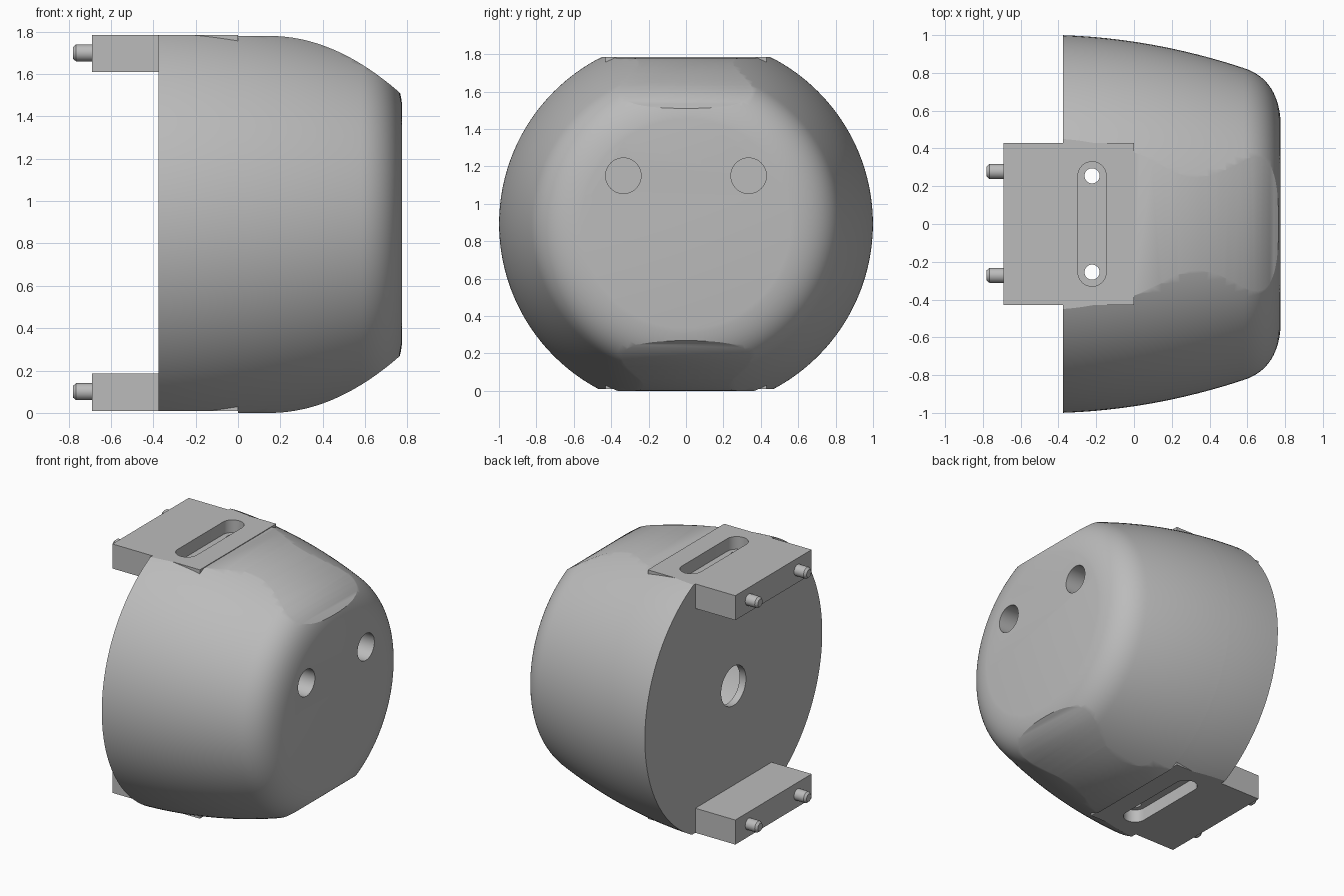
import bpy, bmesh, math
from mathutils import Matrix

old = bpy.data.objects.get("Cube")
if old:
    bpy.data.objects.remove(old, do_unlink=True)

grey = bpy.data.materials.new("plain grey")
grey.use_nodes = True
grey.diffuse_color = (0.5, 0.5, 0.5, 1)
grey.node_tree.nodes["Principled BSDF"].inputs["Base Color"].default_value = (0.5, 0.5, 0.5, 1)

AXIS_Z = 0.893
BACK, FACE = -0.375, 0.775


def finish(bm, name):
    bmesh.ops.remove_doubles(bm, verts=bm.verts, dist=1e-5)
    bmesh.ops.recalc_face_normals(bm, faces=bm.faces)
    mesh = bpy.data.meshes.new(name)
    bm.to_mesh(mesh)
    bm.free()
    mesh.materials.append(grey)
    ob = bpy.data.objects.new(name, mesh)
    bpy.context.collection.objects.link(ob)
    return ob


def revolve(name, profile, y=0, z=AXIS_Z, steps=128):
    """Solid of revolution about the x direction from (x, radius) pairs."""
    bm = bmesh.new()
    rings = []
    for x, r in profile:
        rings.append([bm.verts.new((x, y + r * math.cos(a), z + r * math.sin(a)))
                      for a in (2 * math.pi * i / steps for i in range(steps))])
    for a, b in zip(rings, rings[1:]):
        for i in range(steps):
            j = (i + 1) % steps
            bm.faces.new((a[i], a[j], b[j], b[i]))
    bm.faces.new(rings[0])
    bm.faces.new(rings[-1])
    return finish(bm, name)


def extrude(name, points, vector):
    bm = bmesh.new()
    face = bm.faces.new([bm.verts.new(p) for p in points])
    new = bmesh.ops.extrude_face_region(bm, geom=[face], use_keep_orig=True)["geom"]
    bmesh.ops.translate(bm, vec=vector, verts=[v for v in new if isinstance(v, bmesh.types.BMVert)])
    return finish(bm, name)


def box(name, x0, x1, y, z0, z1):
    return extrude(name, [(x0, -y, z0), (x1, -y, z0), (x1, y, z0), (x0, y, z0)], (0, 0, z1 - z0))


def combine(target, other, operation):
    mod = target.modifiers.new("cut", 'BOOLEAN')
    mod.operation, mod.object, mod.solver = operation, other, 'EXACT'
    bpy.context.view_layer.objects.active = target
    bpy.ops.object.modifier_apply(modifier=mod.name)
    bpy.data.objects.remove(other, do_unlink=True)


def smooth(ob):
    bpy.ops.object.select_all(action='DESELECT')
    ob.select_set(True)
    bpy.context.view_layer.objects.active = ob
    bpy.ops.object.shade_smooth_by_angle(angle=math.radians(25))


def outer_radius(x):
    return 0.965 - 0.15 * x - 0.155 * x * x


def slot(name, z0, z1):
    """Rounded slot running along y."""
    pts = []
    for side in (1, -1):
        for i in range(17):
            a = math.pi * i / 16 + (0 if side == 1 else math.pi)
            pts.append((-0.222 + 0.075 * math.cos(a), side * 0.255 + 0.075 * math.sin(a), z0))
    return extrude(name, pts, (0, 0, z1 - z0))


def drill(y, z0, z1):
    pts = [(-0.222 + 0.04 * math.cos(a), y + 0.04 * math.sin(a), z0)
           for a in (2 * math.pi * i / 32 for i in range(32))]
    return extrude("drill", pts, (0, 0, z1 - z0))


# Base ring: flattened drum, hollow, with a central opening in its back wall
LOW, HIGH = 0.01, 1.785
xs = [BACK * (1 - i / 8) for i in range(9)]
base = revolve("rear_base", [(x, outer_radius(x)) for x in xs])
combine(base, box("flats", -1, 1, 2, LOW, HIGH), 'INTERSECT')
combine(base, revolve("cavity", [(-0.325, 0.8), (0.1, 0.8)]), 'DIFFERENCE')
combine(base, revolve("opening", [(-0.5, 0.14), (-0.2, 0.14)], steps=48), 'DIFFERENCE')

# Mounting tabs with slots and screw holes
for z0, z1, s0, s1 in ((LOW, 0.185, -0.1, 0.1), (1.61, HIGH, 1.695, 1.9)):
    combine(base, box("tab", -0.69, 0, 0.43, z0, z1), 'UNION')
    combine(base, slot("slot", s0, s1), 'DIFFERENCE')
    for y in (-0.255, 0.255):
        combine(base, drill(y, z0 - 0.12, z1 + 0.12), 'DIFFERENCE')
smooth(base)

# Domed shell: rounded revolve trimmed by curved top and bottom cuts
profile = [(0.58 * i / 12, outer_radius(0.58 * i / 12)) for i in range(13)]
r0 = outer_radius(0.58)
for i in range(1, 17):
    t = i / 16
    profile.append(((1 - t) ** 2 * 0.58 + 2 * t * (1 - t) * 0.755 + t * t * FACE,
                    (1 - t) ** 2 * r0 + 2 * t * (1 - t) * 0.77 + t * t * 0.56))
shell = revolve("domed_shell", profile)

upper = [(-0.2, 0.89)]
for i in range(25):
    x = 0.15 + 0.65 * i / 24
    upper.append((x, 0.89 - 0.278 * ((x - 0.15) / 0.625) ** 2))
outline = upper + [(x, -h) for x, h in reversed(upper)]
combine(shell, extrude("trim", [(x, -2, 0.89 + h) for x, h in outline], (0, 4, 0)), 'INTERSECT')
combine(shell, revolve("cavity", [(-0.1, 0.8), (0.05, 0.8), (0.5, 0.68), (0.6, 0.55)]), 'DIFFERENCE')

# Pair of round holes in the flat face
for y in (-0.335, 0.335):
    combine(shell, revolve("port", [(0.4, 0.095), (1, 0.095)], y, 1.15, 48), 'DIFFERENCE')
smooth(shell)

# Chamfered pins on the tab ends
for level, z in (("lower", 0.1), ("upper", 1.7)):
    for side, y in (("right", -0.272), ("left", 0.278)):
        pin = revolve(f"{level}_{side}_pin",
                      [(-0.78, 0.027), (-0.765, 0.04), (-0.68, 0.04)], y, z, 32)
        smooth(pin)
